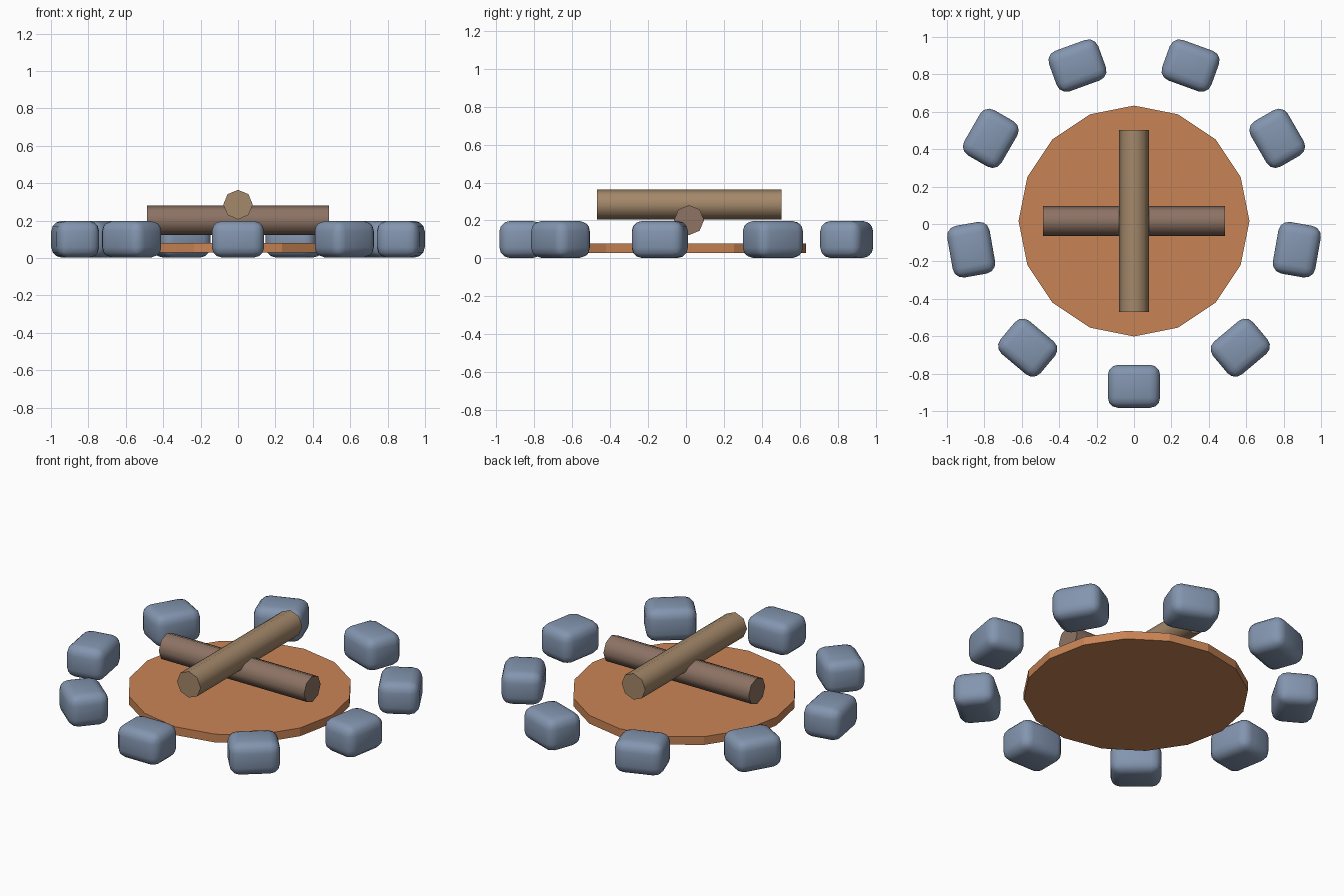
import bpy, math
from math import radians, cos, sin

if "Cube" in bpy.data.objects:
    bpy.data.objects.remove(bpy.data.objects["Cube"])

CY = 0.016  # ring centre offset along y


def material(name, rgb):
    m = bpy.data.materials.new(name)
    lin = [((c / 255 + 0.055) / 1.055) ** 2.4 for c in rgb]
    m.diffuse_color = (*lin, 1)
    m.use_nodes = True
    m.node_tree.nodes["Principled BSDF"].inputs["Base Color"].default_value = m.diffuse_color
    return m


stone_mat = material("blue grey stone", (131, 149, 175))
earth_mat = material("orange earth", (201, 132, 85))
dark_wood = material("dark wood", (141, 115, 100))
light_wood = material("light wood", (164, 136, 106))


def finish(name, mat, smooth=None):
    ob = bpy.context.object
    ob.name = name
    ob.data.materials.append(mat)
    bpy.ops.object.transform_apply(location=False, rotation=True, scale=True)
    if smooth:
        bpy.ops.object.shade_smooth_by_angle(angle=radians(smooth))
    return ob


# Fire bed: flat sixteen-sided disc
bpy.ops.mesh.primitive_cylinder_add(vertices=16, radius=0.617, depth=0.05,
                                    location=(0, CY, 0.055))
finish("fire_bed", earth_mat)

# Crossed octagonal logs, a corner pointing up
for name, mat, rot, z in (
        ("lower_log", dark_wood, (0, radians(90), 0), 0.202),
        ("upper_log", light_wood, (radians(90), 0, 0), 0.285)):
    bpy.ops.mesh.primitive_cylinder_add(vertices=8, radius=0.079, depth=0.972,
                                        location=(0, CY, z), rotation=rot)
    finish(name, mat, 60)

# Ring of nine rounded stones facing the centre
for k in range(9):
    a = radians(-90 + 40 * k)
    bpy.ops.mesh.primitive_cube_add(
        size=1, location=(0.884 * cos(a), CY + 0.884 * sin(a), 0.1))
    ob = bpy.context.object
    ob.scale = (0.23, 0.28, 0.195)
    bpy.ops.object.transform_apply(location=False, rotation=False, scale=True)
    ob.rotation_euler.z = a
    finish("stone_%d" % (k + 1), stone_mat)
    bev = ob.modifiers.new("rounding", 'BEVEL')
    bev.width = 0.055
    bev.segments = 3
    bpy.ops.object.modifier_apply(modifier="rounding")
    bpy.ops.object.shade_smooth_by_angle(angle=radians(50))
